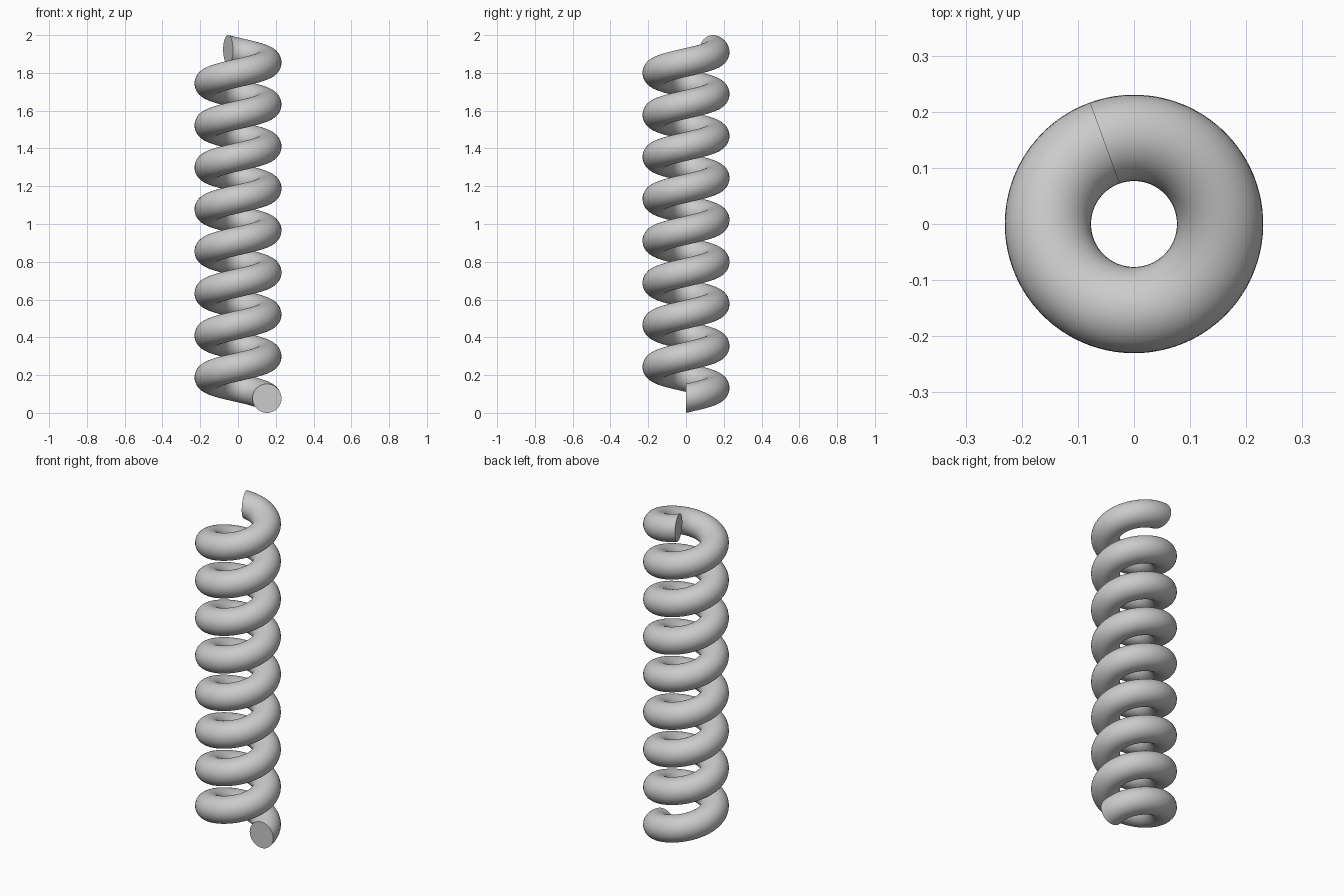
import bpy
import bmesh
import math
from mathutils import Matrix, Vector

cube = bpy.data.objects.get("Cube")
if cube:
    bpy.data.objects.remove(cube, do_unlink=True)

COIL_RADIUS = 0.1535
WIRE_RADIUS = 0.0768
SIDES = 40
STEPS = 400
TOTAL_ANGLE = math.radians(8 * 360 + 110)
RISE = 2.0 - 2 * WIRE_RADIUS

# Flat colour
steel = bpy.data.materials.new("steel_grey")
steel.use_nodes = True
grey = (0.6, 0.6, 0.6, 1.0)
steel.diffuse_color = grey
steel.node_tree.nodes["Principled BSDF"].inputs["Base Color"].default_value = grey

# Upright circular wire section, on the +x side of the axis
section = []
for i in range(SIDES):
    a = math.tau * i / SIDES
    section.append(Vector((COIL_RADIUS + WIRE_RADIUS * math.cos(a), 0,
                           WIRE_RADIUS + WIRE_RADIUS * math.sin(a))))

# Sweep the section up the helix
bm = bmesh.new()
rings = []
for s in range(STEPS + 1):
    t = s / STEPS
    move = Matrix.Translation((0, 0, RISE * t)) @ Matrix.Rotation(TOTAL_ANGLE * t, 4, 'Z')
    rings.append([bm.verts.new(move @ p) for p in section])

for low, high in zip(rings, rings[1:]):
    for i in range(SIDES):
        j = (i + 1) % SIDES
        bm.faces.new((low[i], low[j], high[j], high[i])).smooth = True

# Flat cut ends with crisp rims
for ring in (rings[0], rings[-1]):
    cap = bm.faces.new(ring)
    cap.smooth = False
    for edge in cap.edges:
        edge.smooth = False

bmesh.ops.recalc_face_normals(bm, faces=bm.faces[:])
mesh = bpy.data.meshes.new("spring_coil")
bm.to_mesh(mesh)
bm.free()
mesh.materials.append(steel)
coil = bpy.data.objects.new("spring_coil", mesh)
bpy.context.collection.objects.link(coil)
